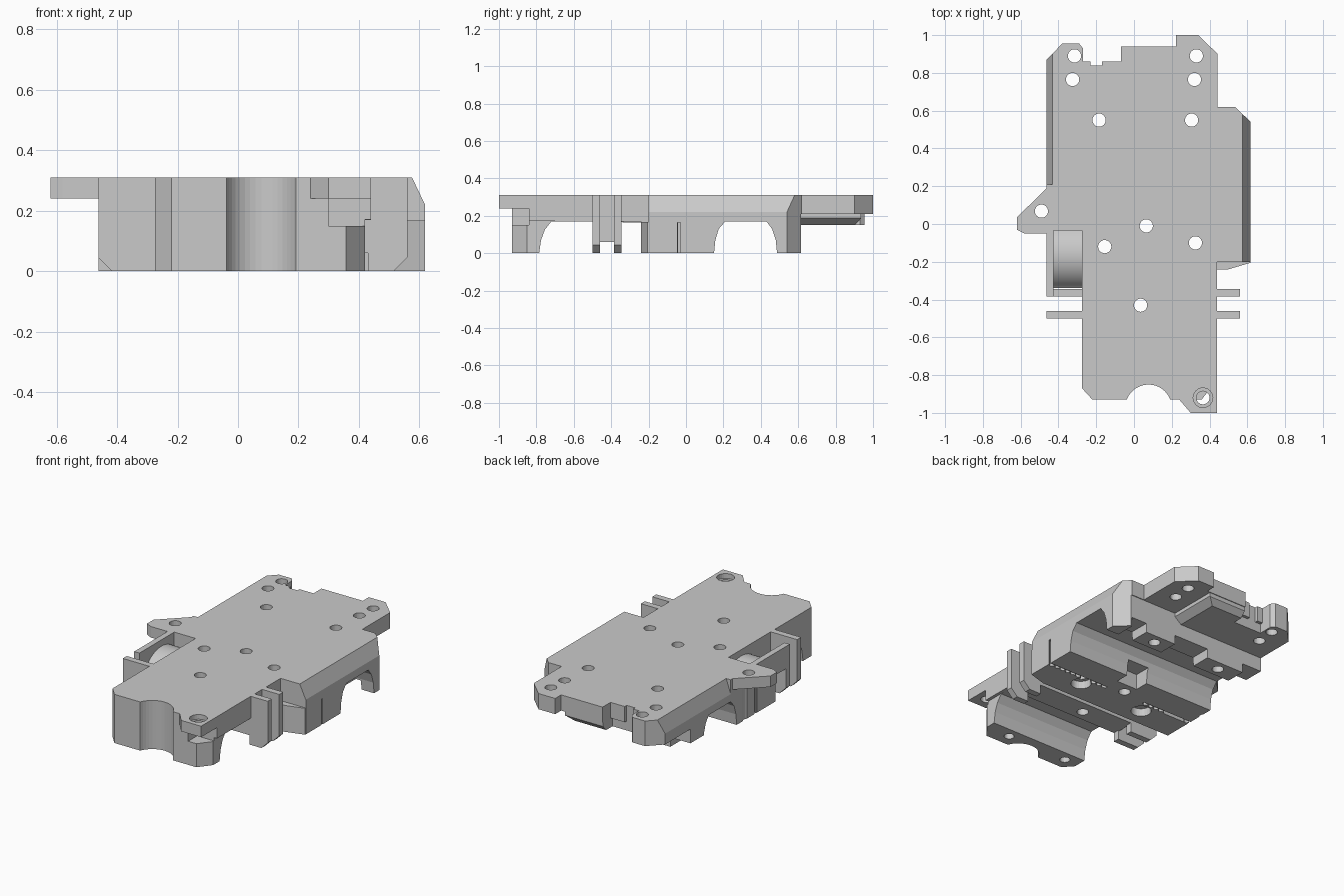
import bpy, bmesh, math
from mathutils import Vector

if "Cube" in bpy.data.objects:
    bpy.data.objects.remove(bpy.data.objects["Cube"])

TOP = 0.31
GREY = (0.59, 0.59, 0.59, 1)
grey = bpy.data.materials.new("plain_grey")
grey.use_nodes = True
grey.diffuse_color = GREY
grey.node_tree.nodes["Principled BSDF"].inputs["Base Color"].default_value = GREY


def prism(name, pts, axis, lo, hi):
    """Extrude a closed profile along an axis."""
    place = {"x": lambda a, b: (lo, a, b), "y": lambda a, b: (a, lo, b), "z": lambda a, b: (a, b, lo)}[axis]
    bm = bmesh.new()
    face = bm.faces.new([bm.verts.new(place(*p)) for p in pts])
    move = Vector([hi - lo if a == axis else 0 for a in "xyz"])
    new = bmesh.ops.extrude_face_region(bm, geom=[face])["geom"]
    bmesh.ops.translate(bm, vec=move, verts=[v for v in new if isinstance(v, bmesh.types.BMVert)])
    bmesh.ops.recalc_face_normals(bm, faces=bm.faces)
    mesh = bpy.data.meshes.new(name)
    bm.to_mesh(mesh)
    bm.free()
    mesh.materials.append(grey)
    ob = bpy.data.objects.new(name, mesh)
    bpy.context.collection.objects.link(ob)
    return ob


def box(name, x, y, z):
    return prism(name, [(x[0], y[0]), (x[1], y[0]), (x[1], y[1]), (x[0], y[1])], "z", *z)


def arc(cx, cy, r, start, end, n):
    steps = [math.radians(start + (end - start) * i / n) for i in range(n + 1)]
    return [(cx + r * math.cos(a), cy + r * math.sin(a)) for a in steps]


def cut(target, cutter):
    """Subtract the cutter, then discard it."""
    cutter.hide_render = True
    mod = target.modifiers.new("cut", "BOOLEAN")
    mod.operation, mod.solver, mod.object = "DIFFERENCE", "EXACT", cutter
    bpy.context.view_layer.objects.active = target
    bpy.ops.object.modifier_apply(modifier=mod.name)
    bpy.data.objects.remove(cutter)


def drill(target, x, y, r, lo=-0.1, hi=0.5):
    cut(target, prism("drill", arc(x, y, r, 0, 345, 23), "z", lo, hi))


# Main body outline, clockwise from the back
outline = [(-0.462, 0.87), (-0.38, 0.955), (-0.29, 0.955), (-0.27, 0.93), (-0.27, 0.86), (-0.23, 0.86),
           (-0.23, 0.84), (-0.17, 0.84), (-0.17, 0.86), (-0.07, 0.86), (-0.07, 0.94), (0.222, 0.94),
           (0.222, 1), (0.34, 1), (0.443, 0.9), (0.443, 0.62), (0.535, 0.62), (0.618, 0.54),
           (0.618, -0.2), (0.44, -0.2), (0.44, -1), (0.3, -1), (0.24, -0.93)]
outline += arc(0.077, -0.973, 0.123, 20.5, 159.5, 16)
outline += [(-0.22, -0.93), (-0.275, -0.87), (-0.275, -0.035), (-0.425, -0.035), (-0.425, -0.05),
            (-0.58, -0.05), (-0.62, -0.03), (-0.62, 0.035), (-0.462, 0.19)]
body = prism("main_body", outline, "z", 0, TOP)

# Sloped long edges
for name, top, low, side, start in (("left_bevel", 0.575, 0.623, 0.8, -0.4), ("right_bevel", -0.43, -0.465, -0.6, 0.21)):
    cut(body, prism(name, [(top, TOP + 0.001), (low, 0.21), (side, 0.21), (side, 0.4), (top, 0.4)], "y", start, 1.1 if top < 0 else 0.7))

# Space below the side ledge, the thin back plate and the front overhang
cut(body, box("ledge_space", (-0.8, -0.462), (-0.2, 0.3), (-0.1, 0.24)))
cut(body, box("back_space", (-0.8, 0.8), (0.615, 1.2), (-0.1, 0.21)))
cut(body, box("overhang_space", (0.2, 0.6), (-1.2, -0.93), (-0.1, 0.24)))
cut(body, box("screw_recess", (0.3, 0.6), (-1.2, -0.84), (0.15, 0.24)))
cut(body, prism("foot_corner", [(0.35, -0.94), (0.42, -0.85), (0.42, -0.7), (0.6, -0.7), (0.6, -0.94)], "z", -0.1, 0.171))

# Cross tunnels
cut(body, prism("front_tunnel", [(-0.785, -0.1), (-0.785, 0), (-0.775, 0.07), (-0.755, 0.125), (-0.72, 0.17),
                                 (-0.24, 0.17), (-0.24, -0.1)], "x", -0.8, 0.8))
cut(body, prism("rear_tunnel", [(0.15, -0.1), (0.15, 0), (0.157, 0.07), (0.175, 0.13), (0.21, 0.17), (0.43, 0.17),
                                (0.46, 0.13), (0.48, 0.07), (0.487, 0), (0.487, -0.1)], "x", -0.8, 0.8))

# Gaps between the rear feet
for lo, hi in [(-0.05, 0.2), (-0.8, -0.32), (0.42, 0.53)]:
    cut(body, box("foot_gap", (lo, hi), (0.47, 0.7), (-0.1, 0.06)))

# Toothed belt slots from both sides and the pocket between them
for start, count in ((-0.5, 21), (0.18, 23)):
    teeth = [(start + 0.02 * i, -0.055 if i % 2 else -0.043) for i in range(count)]
    cut(body, prism("belt_slot", teeth + [(teeth[-1][0], -0.03), (start, -0.03)], "z", -0.1, 0.165))
cut(body, box("belt_pocket", (0.03, 0.18), (0.06, 0.2), (-0.1, 0.1)))

# Wedge at the front of the wide side, and the block under the side pocket
prism("side_wedge", [(0.44, -0.24), (0.5, -0.24), (0.617, -0.205), (0.617, -0.195), (0.44, -0.195)], "z", 0, 0.168)
box("pocket_block", (-0.462, -0.27), (-0.24, -0.056), (0, 0.169))

# Thicker pad under the back plate with bevelled lower edges
pad = prism("rear_pad", [(-0.462, 0.61), (-0.462, 0.87), (-0.38, 0.955), (-0.29, 0.955), (-0.27, 0.93),
                         (-0.27, 0.84), (-0.07, 0.84), (-0.07, 0.935), (0.2, 0.935), (0.2, 0.61)], "z", 0.15, 0.212)
cut(pad, prism("pad_side_bevel", [(0.21, 0.195), (0.15, 0.147), (0.15, 0.1), (0.3, 0.1)], "y", 0.5, 1.1))
cut(pad, prism("pad_back_bevel", [(0.945, 0.195), (0.9, 0.147), (0.9, 0.1), (1.1, 0.1)], "x", -0.1, 0.3))

# Through holes
holes = [(-0.315, 0.89), (0.33, 0.89), (-0.325, 0.765), (0.32, 0.765), (-0.185, 0.55), (0.305, 0.55),
         (-0.49, 0.068), (0.065, -0.01), (-0.155, -0.12), (0.325, -0.1), (0.035, -0.43)]
for x, y in holes:
    drill(body, x, y, 0.035)
for x, y in (holes[0], holes[2]):
    drill(pad, x, y, 0.035)
drill(body, 0.365, -0.92, 0.035, 0.16)
drill(body, 0.365, -0.92, 0.052, 0.28)
for x, y in (holes[9], holes[8]):
    drill(body, x, y, 0.06, -0.1, 0.05)
for x in (0.25, -0.18):
    drill(body, x, -0.85, 0.03, -0.1, 0.06)

# Cross bar with chamfered ribs on both sides
bar = box("cross_bar", (-0.275, 0.44), (-0.5, -0.345), (0.06, 0.18))
drill(bar, 0.035, -0.43, 0.035)
ribs = [("left_front_rib", 0.43, 0.56, -0.5, TOP), ("left_rear_rib", 0.43, 0.56, -0.385, TOP),
        ("right_front_rib", -0.265, -0.462, -0.5, TOP), ("right_rear_rib", -0.265, -0.462, -0.385, 0.17)]
for name, root, tip, y, top in ribs:
    inner = tip - math.copysign(0.045, tip)
    prism(name, [(root, 0), (inner, 0), (tip, 0.045), (tip, top), (root, top)], "y", y, y + 0.04)

# Side pocket: outer wall and humped floor
box("pocket_wall", (-0.462, -0.425), (-0.385, -0.045), (0.168, TOP))
hump = arc(-0.165, 0.08, 0.19, 45, 152, 16)
floor = prism("pocket_floor", hump + [(-0.34, 0.165), (-0.031, 0.165)], "x", -0.43, -0.27)
bpy.context.view_layer.objects.active = floor
floor.select_set(True)
bpy.ops.object.shade_smooth_by_angle()
